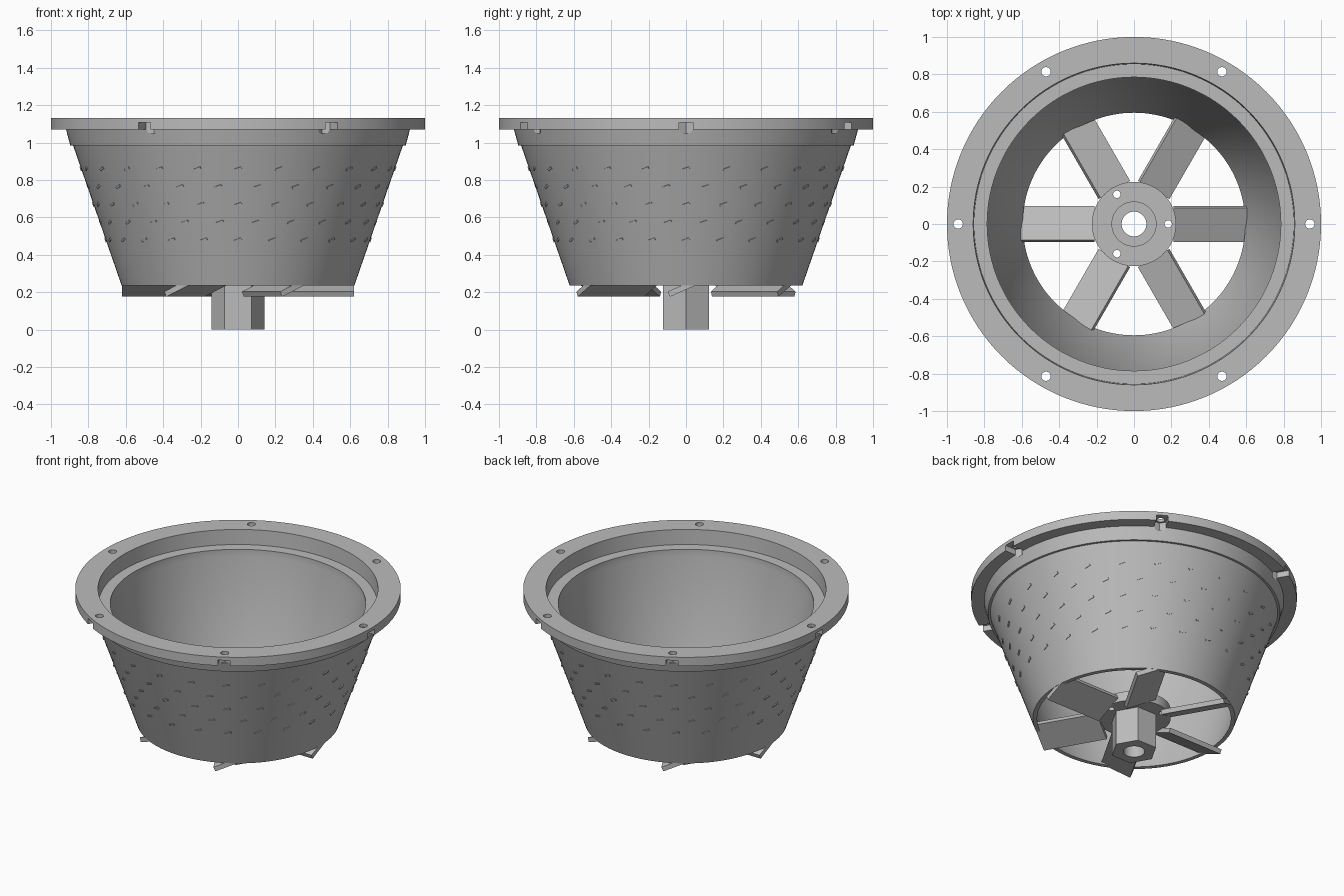
import bpy, bmesh, math
from mathutils import Matrix, Vector

if "Cube" in bpy.data.objects:
    bpy.data.objects.remove(bpy.data.objects["Cube"])

grey = bpy.data.materials.new("light grey")
grey.use_nodes = True
grey.diffuse_color = (0.5, 0.5, 0.5, 1)
grey.node_tree.nodes["Principled BSDF"].inputs["Base Color"].default_value = (0.5, 0.5, 0.5, 1)


def finish(bm, name):
    bmesh.ops.recalc_face_normals(bm, faces=bm.faces[:])
    mesh = bpy.data.meshes.new(name)
    bm.to_mesh(mesh)
    bm.free()
    mesh.materials.append(grey)
    obj = bpy.data.objects.new(name, mesh)
    bpy.context.collection.objects.link(obj)
    return obj


def lathe(name, profile, steps=128):
    """Closed (radius, height) profile turned around the z axis."""
    bm = bmesh.new()
    rings = []
    for i in range(steps):
        a = math.tau * i / steps
        rings.append([bm.verts.new((r * math.cos(a), r * math.sin(a), z)) for r, z in profile])
    n = len(profile)
    for i in range(steps):
        p, q = rings[i], rings[(i + 1) % steps]
        for j in range(n):
            k = (j + 1) % n
            bm.faces.new((p[j], q[j], q[k], p[k]))
    return finish(bm, name)


def prism(bm, points, z0, z1, turn=0):
    """Extruded outline, turned about z."""
    rot = Matrix.Rotation(turn, 4, "Z")
    low = [bm.verts.new(rot @ Vector((x, y, z0))) for x, y in points]
    high = [bm.verts.new(rot @ Vector((x, y, z1))) for x, y in points]
    bm.faces.new(low[::-1])
    bm.faces.new(high)
    n = len(points)
    for i in range(n):
        j = (i + 1) % n
        bm.faces.new((low[i], low[j], high[j], high[i]))


def circle(radius, sides, cx=0.0):
    return [(cx + radius * math.cos(math.tau * i / sides), radius * math.sin(math.tau * i / sides))
            for i in range(sides)]


def cut(obj, cutters):
    """Subtract the cutters and bake the result."""
    for c in cutters:
        mod = obj.modifiers.new("cut", "BOOLEAN")
        mod.operation = "DIFFERENCE"
        mod.solver = "EXACT"
        mod.object = c
    dg = bpy.context.evaluated_depsgraph_get()
    mesh = bpy.data.meshes.new_from_object(obj.evaluated_get(dg))
    obj.modifiers.clear()
    obj.data = mesh
    for c in cutters:
        bpy.data.objects.remove(c)


def smooth(obj):
    bpy.ops.object.select_all(action="DESELECT")
    obj.select_set(True)
    bpy.context.view_layer.objects.active = obj
    bpy.ops.object.shade_smooth_by_angle(angle=math.radians(25))


sixths = [math.tau * i / 6 for i in range(6)]

# Tapered shell with its flange and stepped mouth
shell = lathe("tapered_shell", [
    (0.622, 0.235), (0.882, 0.985), (0.897, 0.985), (0.92, 1.07), (1, 1.07), (1, 1.13),
    (0.86, 1.13), (0.855, 1.03), (0.785, 1.03), (0.785, 0.985), (0.605, 0.26), (0.595, 0.235)])

# Bolt holes and nut pockets in the flange
holes, pockets = bmesh.new(), bmesh.new()
pocket = [(0.9, 0), (0.92, -0.037), (1.05, -0.037), (1.05, 0.037), (0.92, 0.037)]
for a in sixths:
    prism(holes, circle(0.025, 20, 0.94), 1.0, 1.2, a)
    prism(pockets, pocket, 1.05, 1.108, a)
cut(shell, [finish(holes, "hole_cutter"), finish(pockets, "pocket_cutter")])
smooth(shell)

# Hub disc with a shallow counterbore and three small holes
hub = lathe("hub_disc", [(0.066, 0.235), (0.225, 0.235), (0.225, 0.3), (0.118, 0.3),
                         (0.118, 0.285), (0.066, 0.285)], 64)
holes = bmesh.new()
for a in sixths[::2]:
    prism(holes, circle(0.02, 16, 0.183), 0.1, 0.4, a)
cut(hub, [finish(holes, "hub_hole_cutter")])
smooth(hub)

# Hexagonal socket under the hub, bored through
bm = bmesh.new()
prism(bm, circle(0.143, 6), 0, 0.24)
hexagon = finish(bm, "hex_socket")
bm = bmesh.new()
prism(bm, circle(0.066, 64), -0.1, 0.4)
cut(hexagon, [finish(bm, "bore_cutter")])
smooth(hexagon)

# Six pitched blades
for i, a in enumerate(sixths):
    bm = bmesh.new()
    place = (Matrix.Rotation(a, 4, "Z") @ Matrix.Translation((0.415, 0, 0.23))
             @ Matrix.Rotation(math.radians(24), 4, "X") @ Matrix.Diagonal((0.41, 0.2, 0.03, 1)))
    bmesh.ops.create_cube(bm, size=1, matrix=place)
    finish(bm, f"blade_{i + 1}")

# Rows of small raised chips on the outside of the shell
bm = bmesh.new()
lean = math.atan2(0.26, 0.75)
for row in range(5):
    z = 0.48 + 0.095 * row
    r = 0.622 + (z - 0.235) * 0.26 / 0.75
    for k in range(24):
        a = math.tau * (k + 0.5 * (row % 2)) / 24
        place = (Matrix.Rotation(a, 4, "Z") @ Matrix.Translation((r, 0, z))
                 @ Matrix.Rotation(lean, 4, "Y") @ Matrix.Rotation(math.radians(20), 4, "X")
                 @ Matrix.Diagonal((0.01, 0.04, 0.012, 1)))
        bmesh.ops.create_cube(bm, size=1, matrix=place)
finish(bm, "surface_chips")
